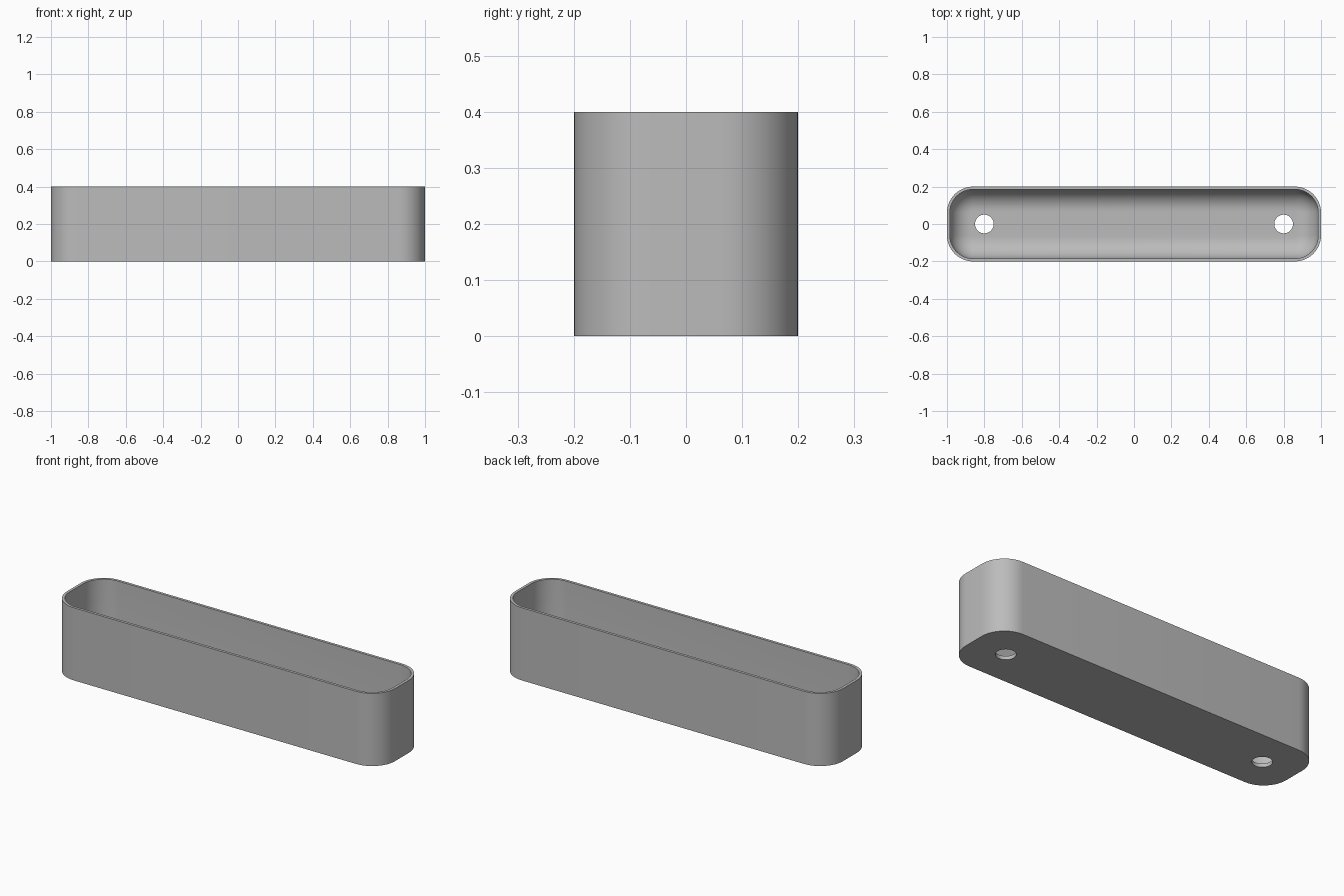
import bpy
import bmesh
from math import cos, sin, pi, radians

cube = bpy.data.objects.get("Cube")
if cube:
    bpy.data.objects.remove(cube, do_unlink=True)

HALF_X, HALF_Y, HEIGHT = 1.0, 0.2, 0.4
CORNER, WALL, FLOOR, FILLET = 0.14, 0.015, 0.02, 0.115
HOLE_X, HOLE_R = 0.8, 0.05
STEPS = 12

grey = bpy.data.materials.new("plain grey")
grey.use_nodes = True
colour = (0.5, 0.5, 0.5, 1)
grey.diffuse_color = colour
grey.node_tree.nodes["Principled BSDF"].inputs["Base Color"].default_value = colour


def ring(bm, inset, z):
    """Rounded rectangle of vertices, shrunk by inset."""
    r = CORNER - inset
    verts = []
    for q, (sx, sy) in enumerate([(1, 1), (-1, 1), (-1, -1), (1, -1)]):
        for i in range(STEPS + 1):
            a = (q + i / STEPS) * pi / 2
            verts.append(bm.verts.new((sx * (HALF_X - CORNER) + r * cos(a),
                                       sy * (HALF_Y - CORNER) + r * sin(a), z)))
    return verts


# Tray shell: outer wall, rim, inner wall, rounded inner foot
profile = [(0, 0), (0, HEIGHT), (WALL, HEIGHT)]
for i in range(STEPS + 1):
    a = i / STEPS * pi / 2
    profile.append((WALL + FILLET * (1 - cos(a)), FLOOR + FILLET * (1 - sin(a))))

bm = bmesh.new()
rings = [ring(bm, *p) for p in profile]
for low, high in zip(rings, rings[1:]):
    n = len(low)
    for i in range(n):
        j = (i + 1) % n
        bm.faces.new((low[i], low[j], high[j], high[i]))
bm.faces.new(rings[0][::-1])
bm.faces.new(rings[-1])
bmesh.ops.recalc_face_normals(bm, faces=bm.faces)
mesh = bpy.data.meshes.new("tray")
bm.to_mesh(mesh)
bm.free()
mesh.materials.append(grey)
tray = bpy.data.objects.new("tray", mesh)
bpy.context.collection.objects.link(tray)

# Drain holes through the floor
for side, x in (("left", HOLE_X), ("right", -HOLE_X)):
    bpy.ops.mesh.primitive_cylinder_add(vertices=48, radius=HOLE_R, depth=0.2, location=(x, 0, 0))
    cutter = bpy.context.object
    cutter.name = side + "_hole_cutter"
    cutter.data.materials.append(grey)
    cut = tray.modifiers.new(side + "_hole", "BOOLEAN")
    cut.operation = "DIFFERENCE"
    cut.solver = "EXACT"
    cut.object = cutter
    bpy.ops.object.select_all(action="DESELECT")
    tray.select_set(True)
    bpy.context.view_layer.objects.active = tray
    bpy.ops.object.modifier_apply(modifier=cut.name)
    bpy.data.objects.remove(cutter, do_unlink=True)

bpy.ops.object.shade_smooth_by_angle(angle=radians(30))
